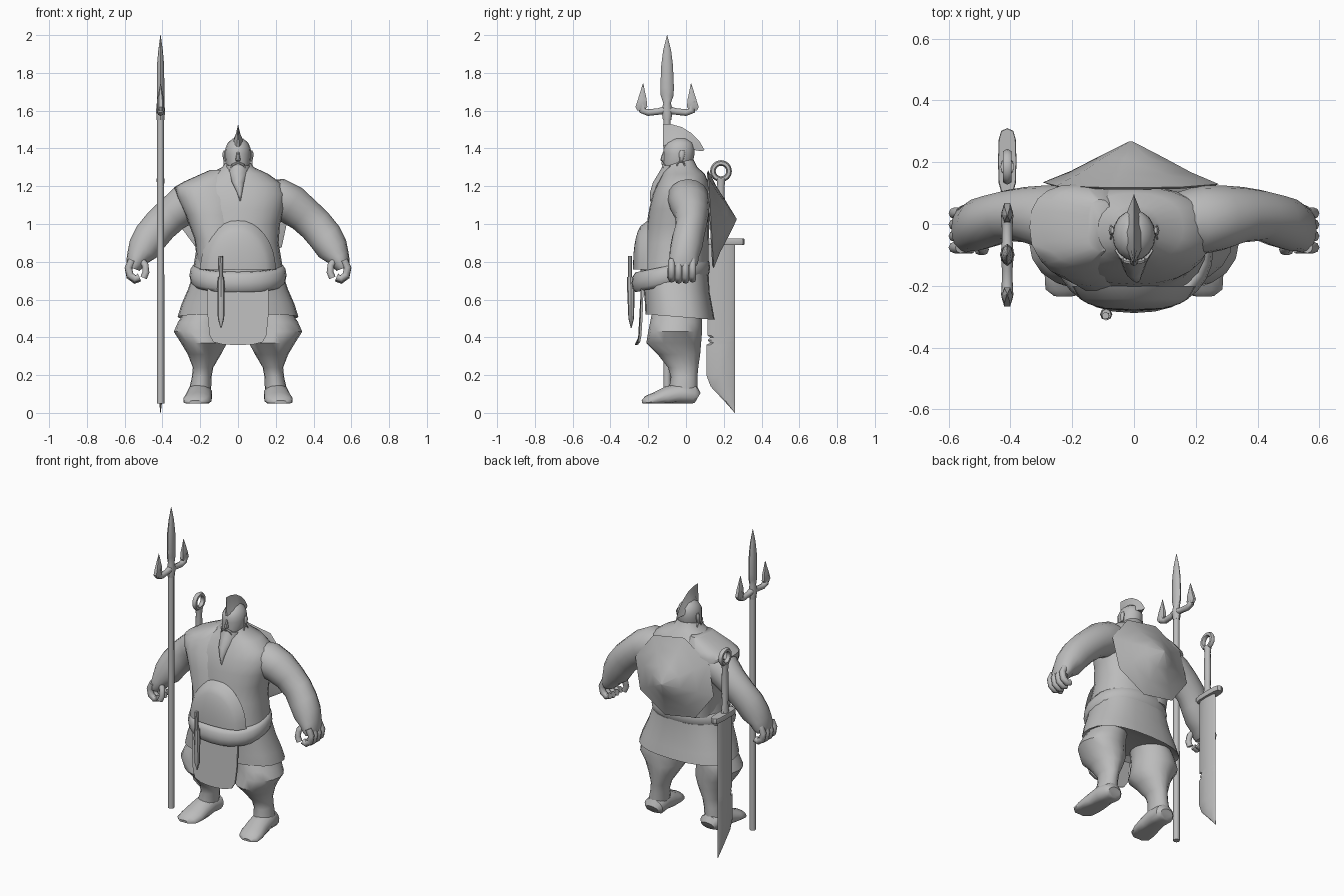
import bpy, bmesh, math
from mathutils import Vector

grey = bpy.data.materials.new("plain_grey")
grey.diffuse_color = (0.5, 0.5, 0.5, 1)


def finish(name, bm, angle=40):
    bmesh.ops.recalc_face_normals(bm, faces=bm.faces)
    me = bpy.data.meshes.new(name)
    bm.to_mesh(me)
    bm.free()
    ob = bpy.data.objects.new(name, me)
    bpy.context.collection.objects.link(ob)
    me.materials.append(grey)
    bpy.ops.object.select_all(action='DESELECT')
    ob.select_set(True)
    bpy.context.view_layer.objects.active = ob
    bpy.ops.object.shade_smooth_by_angle(angle=math.radians(angle))
    return ob


def skin(name, rings, angle=40, closed=False):
    """Join rings of points into one surface, capped unless closed."""
    bm = bmesh.new()
    vs = [[bm.verts.new(p) for p in r] for r in rings]
    n = len(vs[0])
    for i in range(len(vs) if closed else len(vs) - 1):
        a, b = vs[i], vs[(i + 1) % len(vs)]
        for j in range(n):
            k = (j + 1) % n
            bm.faces.new((a[j], a[k], b[k], b[j]))
    if not closed:
        bm.faces.new(vs[0])
        bm.faces.new(vs[-1])
    return finish(name, bm, angle)


def oval(n, power=1):
    """Unit ring; a power below one makes it squarer."""
    def sq(v):
        return math.copysign(abs(v) ** power, v) if abs(v) > 1e-6 else 0
    return [(sq(math.cos(2 * math.pi * i / n)), sq(math.sin(2 * math.pi * i / n))) for i in range(n)]


def loft(name, rows, n=20, angle=40, shear=0, power=1):
    """Level oval rings: z, centre x, half width, y front, y back."""
    return skin(name, [[(cx + c * rx, (f + b) / 2 + s * (b - f) / 2, z + shear * ((f + b) / 2 + s * (b - f) / 2))
                        for c, s in oval(n, power)] for z, cx, rx, f, b in rows], angle)


def tube(name, path, ref, n=12, angle=40, floor=-1):
    """Oval rings across a path: x, y, z, radius across, radius along ref."""
    ref, pts, rings = Vector(ref), [Vector(p[:3]) for p in path], []
    for i, p in enumerate(pts):
        t = (pts[min(i + 1, len(pts) - 1)] - pts[max(i - 1, 0)]).normalized()
        side = t.cross(ref).normalized()
        ring = [p + side * c * path[i][3] + ref * s * path[i][4] for c, s in oval(n)]
        rings.append([(v.x, v.y, max(v.z, floor)) for v in ring])
    return skin(name, rings, angle)


def hoop(name, centre, radius, thick, n=16):
    """Ring standing in the yz plane."""
    x, y, z = centre
    return skin(name, [[(x + thick * s, y + (radius + thick * c) * math.cos(a), z + (radius + thick * c) * math.sin(a))
                        for c, s in oval(6)] for a in [2 * math.pi * i / n for i in range(n)]], 60, True)


X, Y = (1, 0, 0), (0, 1, 0)

# Torso, belly and neck
loft("torso", [(.66, 0, .235, -.24, .12), (.78, 0, .235, -.24, .12), (.9, 0, .215, -.22, .12), (1.0, 0, .222, -.205, .122),
               (1.08, 0, .245, -.195, .122), (1.16, 0, .255, -.175, .122), (1.215, 0, .23, -.15, .12),
               (1.265, 0, .16, -.125, .1), (1.3, 0, .085, -.105, .06), (1.34, 0, .055, -.09, .04)], 24, power=.88)
# Cloth over one shoulder, flaring to a point
loft("shoulder_cloth", [(.78, -.1, .115, -.235, .115), (.92, -.115, .115, -.22, .12), (1.05, -.14, .14, -.2, .128),
                        (1.14, -.16, .163, -.178, .13), (1.195, -.17, .168, -.15, .13), (1.225, -.15, .135, -.135, .12),
                        (1.285, -.11, .04, -.09, .08)], 20, 50, power=.8)
# Domed belly guard, arched at the top
bm = bmesh.new()
grid = []
for i in range(9):
    r = i / 8
    row = []
    for j in range(17):
        a = math.pi * j / 16
        row.append(bm.verts.new((.2 * r * math.cos(a), -.2 - .08 * math.sqrt(max(0, 1 - r ** 2.5)), .76 + .26 * r * math.sin(a))))
    grid.append(row)
for i in range(8):
    for j in range(16):
        bm.faces.new((grid[i][j], grid[i][j + 1], grid[i + 1][j + 1], grid[i + 1][j]))
bmesh.ops.remove_doubles(bm, verts=bm.verts, dist=.0005)
finish("belly_guard", bm, 60)

# Belt, tilted up at the back
belt = []
for c, s in oval(28, .9):
    ring = []
    for u, v in oval(10):
        y = -.08 + s * (.18 + .028 * u)
        ring.append((c * (.227 + .03 * u), y, .725 + .055 * v + .2 * (y + .1)))
    belt.append(ring)
skin("belt", belt, 60, True)

# Skirt and front cloth
loft("skirt", [(.74, 0, .235, -.24, .12), (.65, 0, .265, -.225, .125), (.57, 0, .3, -.218, .14), (.505, 0, .32, -.215, .152),
               (.53, 0, .27, -.18, .12)], 24, 35, -.08, .8)
half = [(.02, .36), (.08, .362), (.13, .375), (.15, .41), (.16, .5), (.162, .62), (.16, .72)]
cloth = [(x, z) for x, z in half] + [(-x, z) for x, z in reversed(half)]
skin("front_cloth", [[(x, -.272 + 1.0 * x * x + d + .03 * (z - .36), z) for x, z in cloth] for d in (0, .012)], 30)

# Dagger hung on the belt
loft("dagger_blade", [(.45, -.09, .003, -.293, -.288), (.5, -.09, .017, -.305, -.275), (.66, -.09, .02, -.312, -.272),
                      (.72, -.09, .016, -.312, -.275)], 8)
loft("dagger_handle", [(.72, -.09, .011, -.308, -.285), (.83, -.092, .012, -.308, -.285)], 8)

for side, label in ((-1, "right"), (1, "left")):
    # Baggy leg and foot
    loft(label + "_leg", [(.6, side * .14, .11, -.16, .07), (.53, side * .17, .115, -.18, .08), (.48, side * .19, .128, -.19, .085),
                          (.43, side * .2, .14, -.2, .085), (.37, side * .18, .122, -.21, .08), (.31, side * .178, .088, -.15, .075),
                          (.24, side * .185, .054, -.095, .065), (.19, side * .192, .052, -.08, .06),
                          (.13, side * .2, .058, -.09, .06), (.09, side * .202, .056, -.09, .058), (.06, side * .204, .04, -.07, .04)], 16)
    tube(label + "_foot", [(side * .2, .062, .08, .03, .045), (side * .2, .045, .09, .055, .065), (side * .203, -.03, .1, .06, .068),
                           (side * .208, -.1, .085, .055, .07), (side * .215, -.16, .07, .04, .076), (side * .222, -.21, .06, .03, .066),
                           (side * .225, -.232, .055, .012, .035)], X, 14, 45, .05)
    # Arm from the shoulder to the wrist
    tube(label + "_arm", [(side * x, y, z, a, b) for x, y, z, a, b in
                          [(.13, .01, 1.15, .085, .09), (.21, .012, 1.135, .108, .112), (.285, .02, 1.1, .105, .105),
                           (.35, .03, 1.05, .095, .09), (.41, .028, .995, .093, .082), (.46, .012, .935, .092, .085),
                           (.5, 0, .87, .085, .085), (.53, -.01, .825, .062, .078), (.545, -.015, .79, .05, .078),
                           (.555, -.02, .765, .035, .065)]], Y, 16, 50)
    # Curled fingers and thumb
    for i in range(4):
        y = .04 - .037 * i
        tube(f"{label}_finger_{i}", [(side * x, y - .005, z + .006 * abs(i - 1.5), .02, .019) for x, z in
                                     [(.56, .8), (.58, .76), (.572, .72), (.545, .7), (.522, .71)]], Y, 8, 60)
    tube(label + "_thumb", [(side * x, y, z, .018, .018) for x, y, z in
                            [(.52, -.05, .82), (.492, -.075, .785), (.487, -.083, .745), (.5, -.083, .715)]], Y, 8, 60)
    # Ear, earring and moustache
    loft(label + "_ear", [(1.33, side * .068, .006, -.035, -.02), (1.345, side * .07, .01, -.035, -.012),
                          (1.375, side * .072, .01, -.038, -.005), (1.39, side * .07, .005, -.03, -.01)], 8)
    hoop(label + "_earring", (side * .074, -.027, 1.31), .02, .004, 12)
    tube(label + "_moustache", [(side * .003, -.124, 1.325, .006, .008), (side * .03, -.117, 1.312, .007, .01),
                                (side * .045, -.108, 1.28, .004, .006), (side * .044, -.11, 1.25, .002, .003)], Y, 6)

# Head, nose, beard and crest
loft("head", [(1.27, 0, .03, -.11, -.03), (1.285, 0, .052, -.118, .02), (1.32, 0, .066, -.12, .035), (1.37, 0, .07, -.118, .045),
              (1.4, 0, .067, -.118, .045), (1.43, 0, .054, -.1, .035), (1.452, 0, .028, -.07, .005), (1.456, 0, .005, -.04, -.02)], 16, 50)
loft("nose", [(1.33, 0, .008, -.126, -.1), (1.338, 0, .014, -.136, -.1), (1.36, 0, .01, -.13, -.1), (1.385, 0, .007, -.121, -.1)], 8)
loft("beard", [(1.12, .012, .002, -.19, -.185), (1.17, .008, .015, -.19, -.155), (1.22, 0, .032, -.175, -.12),
               (1.27, 0, .05, -.145, -.06), (1.31, 0, .062, -.122, -.05)], 8, 50)
crest = [(-.122, 1.41, -.122, 1.53, .006), (-.08, 1.43, -.075, 1.528, .026), (-.03, 1.43, -.02, 1.512, .034),
         (.02, 1.41, .03, 1.48, .03), (.05, 1.39, .07, 1.44, .018), (.085, 1.385, .098, 1.392, .004)]
skin("head_crest", [[(-w, yb, zb), (-w * .4, (yb + yt) / 2, (zb + zt) / 2), (0, yt, zt),
                     (w * .4, (yb + yt) / 2, (zb + zt) / 2), (w, yb, zb)] for yb, zb, yt, zt, w in crest], 35)

# Trident
tx, ty = -.41, -.1
loft("trident_pole", [(.05, tx, .02, ty - .02, ty + .02), (1.6, tx, .019, ty - .019, ty + .019)], 8, 60)
loft("trident_centre_blade", [(z, tx, a, ty - b, ty + b) for z, a, b in
                              [(1.55, .02, .022), (1.6, .024, .03), (1.64, .02, .02), (1.68, .02, .034), (1.72, .02, .036),
                               (1.84, .019, .031), (1.92, .012, .021), (2.0, .001, .001)]], 8, 50)
for s in (-1, 1):
    tube("trident_arm", [(tx, ty + s * y, z, r, r) for y, z, r in
                         [(0, 1.605, .021), (.05, 1.595, .017), (.1, 1.59, .018), (.13, 1.6, .02), (.135, 1.65, .018)]], X, 8, 50)
    loft("trident_prong", [(z, tx, a, min(ty + s * i, ty + s * o), max(ty + s * i, ty + s * o)) for z, a, i, o in
                           [(1.6, .012, .12, .16), (1.62, .019, .1, .172), (1.66, .018, .105, .158), (1.745, .001, .126, .128)]], 6, 40)

# Great sword hung at the back, thin at both edges
sx = -.41
loft("sword_blade", [(z, sx, w, f, .26) for z, w, f in
                     [(0, .001, .258), (.06, .008, .205), (.14, .012, .13), (.2, .015, .108), (.36, .015, .108), (.37, .015, .128),
                      (.385, .015, .115), (.4, .015, .128), (.41, .015, .113), (.9, .015, .113)]], 8, 30, power=.9)
loft("sword_guard", [(.89, sx, .028, .1, .308), (.895, sx, .03, .095, .31), (.917, sx, .03, .095, .31), (.922, sx, .028, .1, .308)],
     12, 35, power=.6)
loft("sword_handle", [(.92, sx, .022, .155, .215), (.97, sx, .018, .165, .205), (1.1, sx, .02, .163, .207),
                      (1.2, sx, .018, .165, .205), (1.24, sx, .022, .16, .21)], 10)
hoop("sword_ring", (sx, .185, 1.28), .043, .015)

# Eight-sided shield on the back
shield = []
for r, y in ((.94, .125), (1, .132), (.68, .17), (.36, .218), (.02, .267)):
    shield.append([(-.01 + .29 * r * math.cos(math.pi * i / 4 + .2), y + .03 * r * math.sin(math.pi * i / 4 + .2) * -.5,
                    1.025 + .265 * r * math.sin(math.pi * i / 4 + .2)) for i in range(8)])
skin("back_shield", shield, 45)
